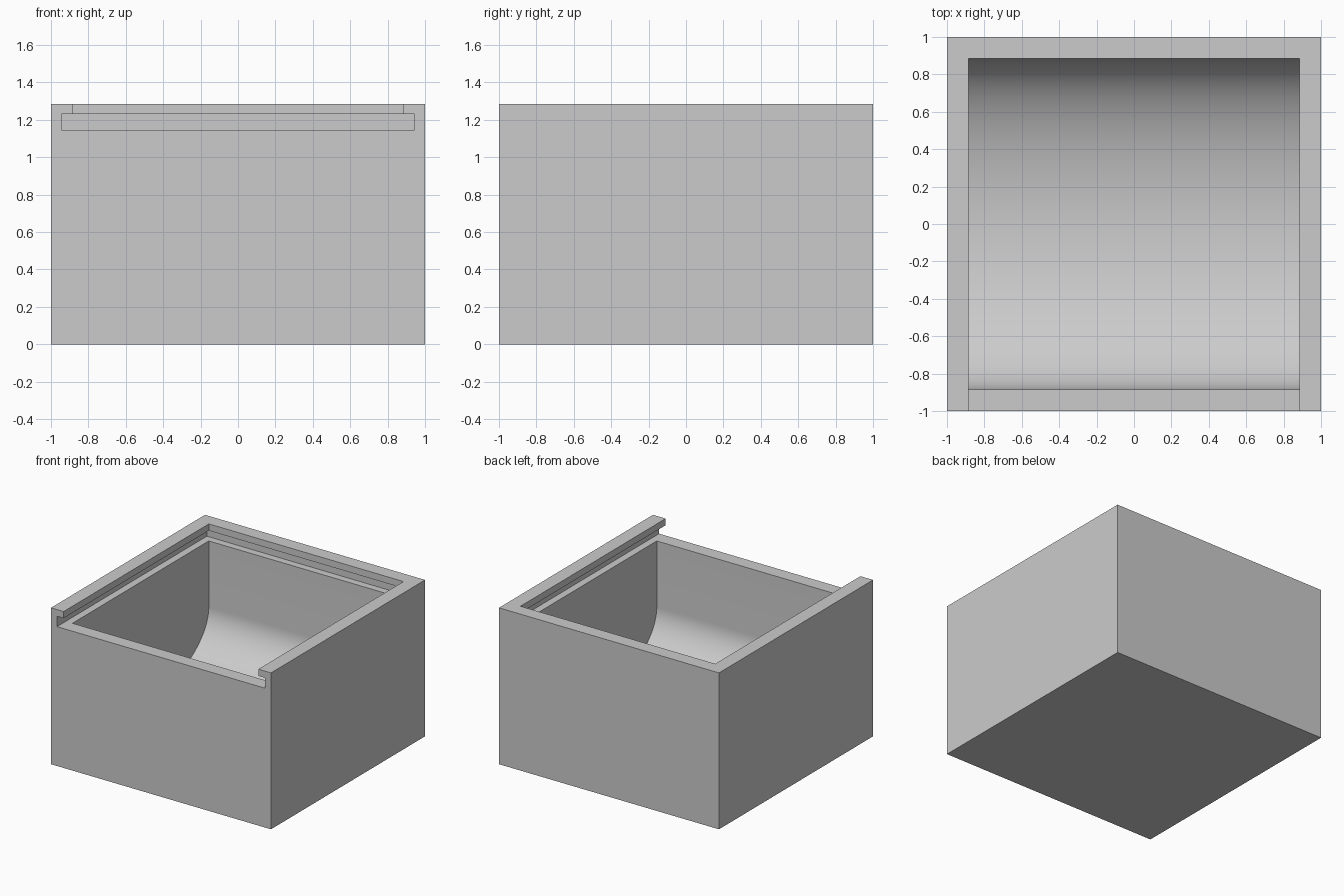
import bpy
import bmesh
from math import cos, sin, pi

if "Cube" in bpy.data.objects:
    bpy.data.objects.remove(bpy.data.objects["Cube"], do_unlink=True)

HEIGHT = 1.285          # overall height
INNER = 0.885           # half width of the cavity and lid opening
GROOVE = 0.945          # half width of the lid groove
LEDGE, LIP = 1.145, 1.23  # bottom and top of the lid groove
BOWL_Z, FLOOR = 0.605, 0.115  # where the scooped floor begins and ends

grey = bpy.data.materials.new("plain_grey")
grey.use_nodes = True
colour = (0.6, 0.6, 0.6, 1)
grey.diffuse_color = colour
grey.node_tree.nodes["Principled BSDF"].inputs["Base Color"].default_value = colour


def prism(name, profile, half_width):
    """Extrude a closed (y, z) profile along x, centred on x = 0."""
    bm = bmesh.new()
    face = bm.faces.new([bm.verts.new((-half_width, y, z)) for y, z in profile])
    moved = bmesh.ops.extrude_face_region(bm, geom=[face])["geom"]
    bmesh.ops.translate(bm, vec=(2 * half_width, 0, 0),
                        verts=[v for v in moved if isinstance(v, bmesh.types.BMVert)])
    bmesh.ops.recalc_face_normals(bm, faces=bm.faces)
    mesh = bpy.data.meshes.new(name)
    bm.to_mesh(mesh)
    bm.free()
    mesh.materials.append(grey)
    obj = bpy.data.objects.new(name, mesh)
    bpy.context.collection.objects.link(obj)
    return obj


def rect(y0, y1, z0, z1):
    return [(y0, z0), (y1, z0), (y1, z1), (y0, z1)]


# Solid block
box = prism("box_body", rect(-1, 1, 0, HEIGHT), 1)

# Cutters: lid groove, lid opening (both run out through the front), scooped cavity
middle = (LEDGE + LIP) / 2
steps = 64
scoop = [(-INNER * cos(pi * i / steps), BOWL_Z - (BOWL_Z - FLOOR) * sin(pi * i / steps))
         for i in range(steps + 1)]
cutters = [
    prism("groove_cutter", rect(-1.2, GROOVE, LEDGE, LIP), GROOVE),
    prism("opening_cutter", rect(-1.2, INNER, middle, 1.5), INNER),
    prism("cavity_cutter", scoop + [(INNER, middle), (-INNER, middle)], INNER),
]

bpy.ops.object.select_all(action="DESELECT")
bpy.context.view_layer.objects.active = box
box.select_set(True)
for cutter in cutters:
    cutter.hide_render = True
    cut = box.modifiers.new(cutter.name, "BOOLEAN")
    cut.operation = "DIFFERENCE"
    cut.solver = "EXACT"
    cut.object = cutter
    bpy.ops.object.modifier_apply(modifier=cut.name)
    bpy.data.objects.remove(cutter, do_unlink=True)

# Smooth scoop, crisp edges
bpy.ops.object.shade_smooth_by_angle(angle=pi / 6)
